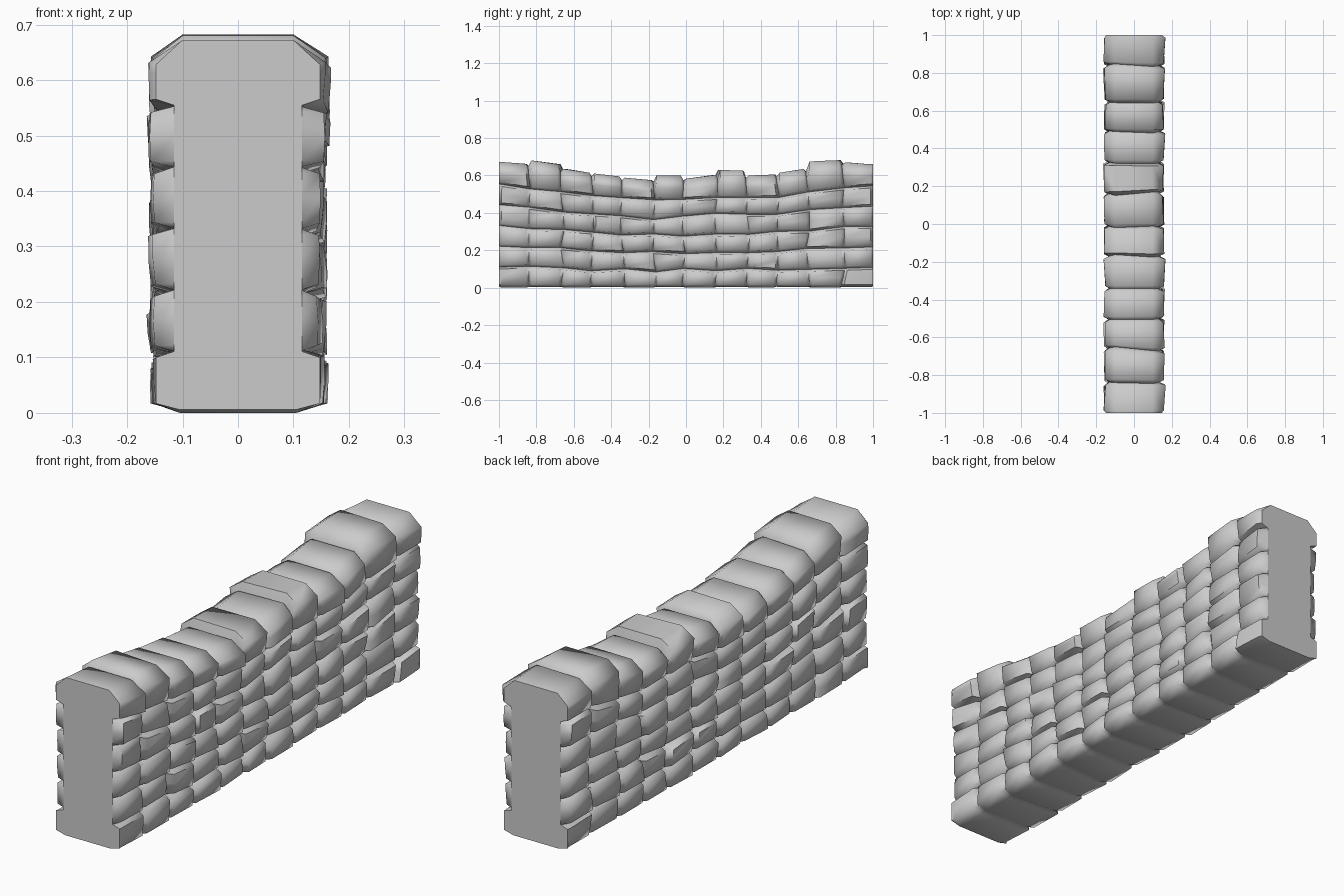
import bpy, bmesh, random

if "Cube" in bpy.data.objects:
    bpy.data.objects.remove(bpy.data.objects["Cube"])

random.seed(11)
ROWS = 6
CORE = 0.115      # half thickness in the level grooves and at the wall ends
UPRIGHT = 0.128   # half thickness in the upright grooves
GAP = 0.011       # groove half width

# column joints along y, and the top height of each column's cap stone (start, end)
joints = [-1, -.84, -.66, -.5, -.34, -.17, -.01, .16, .33, .49, .65, .84, 1]
caps = [(.672, .662), (.68, .66), (.635, .615), (.61, .595), (.588, .575), (.60, .60),
        (.583, .602), (.63, .625), (.60, .605), (.615, .635), (.675, .682), (.67, .66)]
COLS = len(caps)


def groove_top(i):
    if i == 0:
        return caps[0][0]
    if i == COLS:
        return caps[-1][1]
    return min(caps[i - 1][1], caps[i][0]) - 0.014


# shared jittered joint grid (y, z) for one face of the wall
def make_grid():
    grid = []
    for i, y in enumerate(joints):
        end = i in (0, COLS)
        top = groove_top(i)
        col = []
        for j in range(ROWS + 1):
            dy = 0 if end else random.uniform(-.012, .012)
            dz = 0 if j in (0, ROWS) or end else random.uniform(-.009, .009)
            z = top if j == ROWS else 0.006 if j == 0 else j * (top + .01) / 6.15 + dz
            col.append((y + dy, z))
        grid.append(col)
    return grid


# half profiles of every station along the wall, as lists of (x, y, z)
def make_stations(grid):
    stations = []

    def joint_station(i):
        pts = []
        end = i in (0, COLS)
        for j in range(ROWS):
            (ya, za), (yb, zb) = grid[i][j], grid[i][j + 1]
            g = GAP / (zb - za)
            last = j == ROWS - 1
            x = (.148 if j == 0 or last else CORE) if end else UPRIGHT
            pts.append((CORE - .01 if j == 0 else CORE, ya, za))
            for v in (g, .5, (1 - 4 * g if last else 1 - g)):
                pts.append((x, ya + (yb - ya) * v, za + (zb - za) * v))
        pts.append((.1, grid[i][ROWS][0], grid[i][ROWS][1]))
        return pts

    for i in range(COLS):
        stations.append(joint_station(i))
        pair = [[], []]
        for j in range(ROWS):
            last = j == ROWS - 1
            w = random.uniform(.143, .157) + (.005 if last else 0)
            tilt_y, tilt_z = random.uniform(-.005, .005), random.uniform(-.003, .005)
            for s in (0, 1):
                u = .09 if s == 0 else .91
                a, b, c, d = grid[i][j], grid[i + 1][j], grid[i][j + 1], grid[i + 1][j + 1]
                ya, yb = a[0] + (b[0] - a[0]) * u, c[0] + (d[0] - c[0]) * u
                za = a[1] + (b[1] - a[1]) * u
                zb = caps[i][s] if last else c[1] + (d[1] - c[1]) * u
                g = GAP / (zb - za)
                pair[s].append((CORE - .01 if j == 0 else CORE, ya, .003 * (i % 2) if j == 0 else za))
                for v, k in ((g, -1), (.5, 0), (1 - 3.6 * g if last else 1 - g, 1)):
                    x = w + tilt_y * (2 * s - 1) + tilt_z * k + (.002 if k == 0 else 0)
                    pair[s].append((x, ya + (yb - ya) * v, za + (zb - za) * v))
        for s in (0, 1):
            pair[s].append((.1, pair[s][-1][1], caps[i][s]))
            stations.append(pair[s])
    stations.append(joint_station(COLS))
    return stations


# loft closed rings from the right and left halves
right, left = make_stations(make_grid()), make_stations(make_grid())
bm = bmesh.new()
rings = []
for r, l in zip(right, left):
    ring = r + [(-x, y, z) for x, y, z in reversed(l)]
    rings.append([bm.verts.new(p) for p in ring])
n = len(rings[0])
for a, b in zip(rings, rings[1:]):
    for k in range(n):
        bm.faces.new((a[k], a[(k + 1) % n], b[(k + 1) % n], b[k]))

# flat end caps, one strip per profile step, with a crisp rim
for ring in (rings[0], rings[-1]):
    for k in range(n // 2 - 1):
        bm.faces.new((ring[k], ring[k + 1], ring[n - 2 - k], ring[n - 1 - k]))
    for k in range(n):
        bm.edges.get((ring[k], ring[(k + 1) % n])).smooth = False
bmesh.ops.recalc_face_normals(bm, faces=bm.faces)

mesh = bpy.data.meshes.new("stone_wall")
bm.to_mesh(mesh)
bm.free()
wall = bpy.data.objects.new("stone_wall", mesh)
bpy.context.collection.objects.link(wall)
bpy.context.view_layer.objects.active = wall
wall.select_set(True)
bpy.ops.object.shade_smooth_by_angle(angle=1.2, keep_sharp_edges=True)
